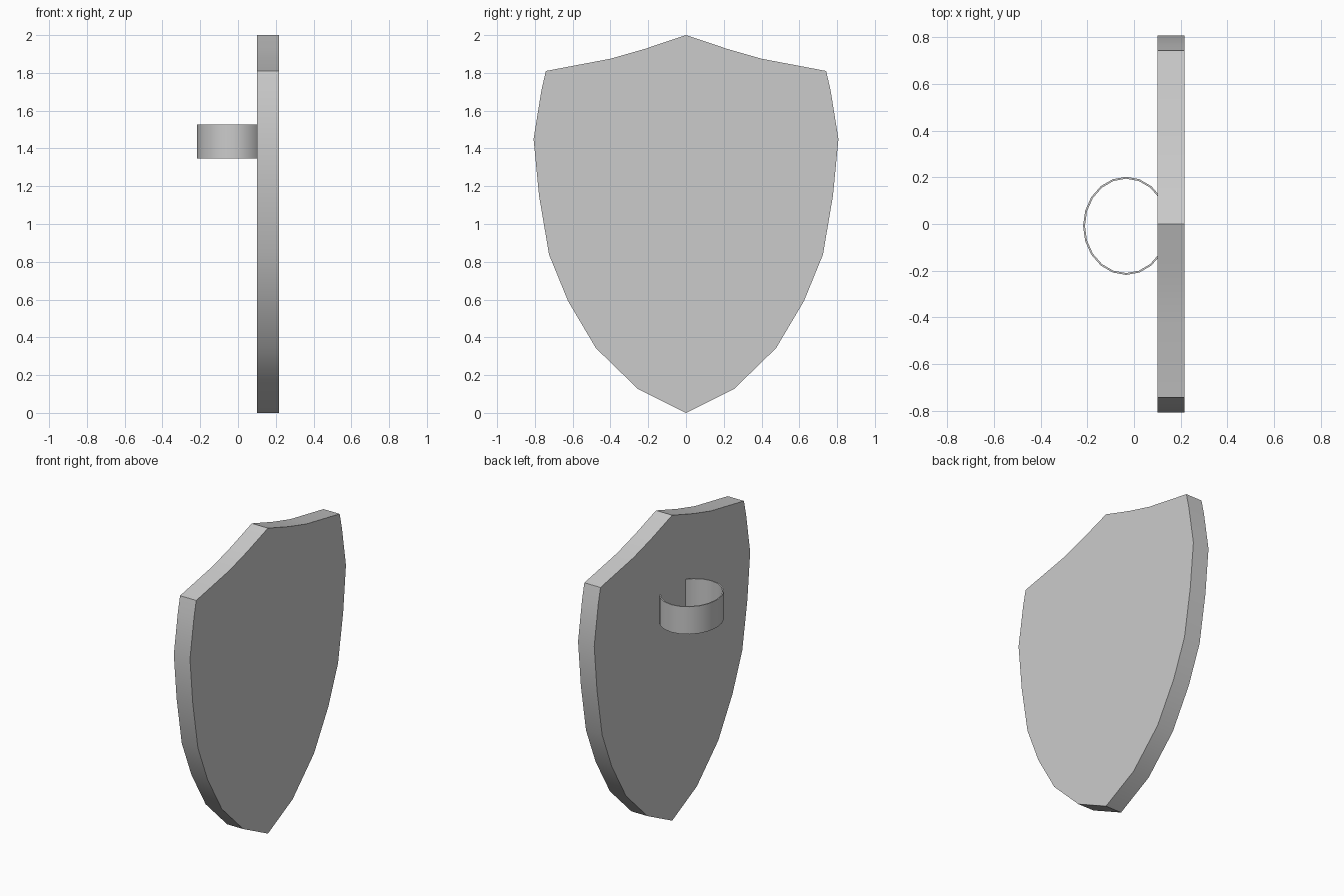
import bpy
import bmesh
from math import cos, sin, tau, radians

if "Cube" in bpy.data.objects:
    bpy.data.objects.remove(bpy.data.objects["Cube"])


def finish(bm, name):
    """Turn a bmesh into a named object, smooth with sharp edges kept."""
    bmesh.ops.recalc_face_normals(bm, faces=bm.faces)
    mesh = bpy.data.meshes.new(name)
    bm.to_mesh(mesh)
    bm.free()
    obj = bpy.data.objects.new(name, mesh)
    bpy.context.collection.objects.link(obj)
    bpy.ops.object.select_all(action='DESELECT')
    obj.select_set(True)
    bpy.context.view_layer.objects.active = obj
    bpy.ops.object.shade_smooth_by_angle(angle=radians(30))
    return obj


def extrude(bm, face, vec):
    """Extrude one face into a closed solid."""
    res = bmesh.ops.extrude_face_region(bm, geom=[face], use_keep_orig=True)
    verts = [g for g in res["geom"] if isinstance(g, bmesh.types.BMVert)]
    bmesh.ops.translate(bm, verts=verts, vec=vec)


# Shield plate: half outline (y, z) mirrored, then extruded along x
half = [(0, 2.0), (0.218, 1.927), (0.40, 1.875), (0.742, 1.81), (0.765, 1.71),
        (0.807, 1.45), (0.778, 1.15), (0.725, 0.838), (0.625, 0.593),
        (0.477, 0.343), (0.255, 0.127), (0, 0)]
outline = half + [(-y, z) for y, z in half[-2:0:-1]]
bm = bmesh.new()
plate = bm.faces.new([bm.verts.new((0.10, y, z)) for y, z in outline])
extrude(bm, plate, (0.117, 0, 0))
finish(bm, "shield_plate")

# Arm strap: thin oval band behind the plate, its far side sunk into the wood
SIDES, CX, CY, RX, RY, THICK = 20, -0.034, -0.008, 0.184, 0.21, 0.008
bm = bmesh.new()
rings = []
for inset, z in ((0, 1.347), (0, 1.527), (THICK, 1.527), (THICK, 1.347)):
    rings.append([bm.verts.new((CX + (RX - inset) * cos(tau * i / SIDES),
                                CY + (RY - inset) * sin(tau * i / SIDES), z))
                  for i in range(SIDES)])
for k in range(4):
    a, b = rings[k], rings[(k + 1) % 4]
    for i in range(SIDES):
        j = (i + 1) % SIDES
        bm.faces.new((a[i], a[j], b[j], b[i]))
finish(bm, "arm_strap")
